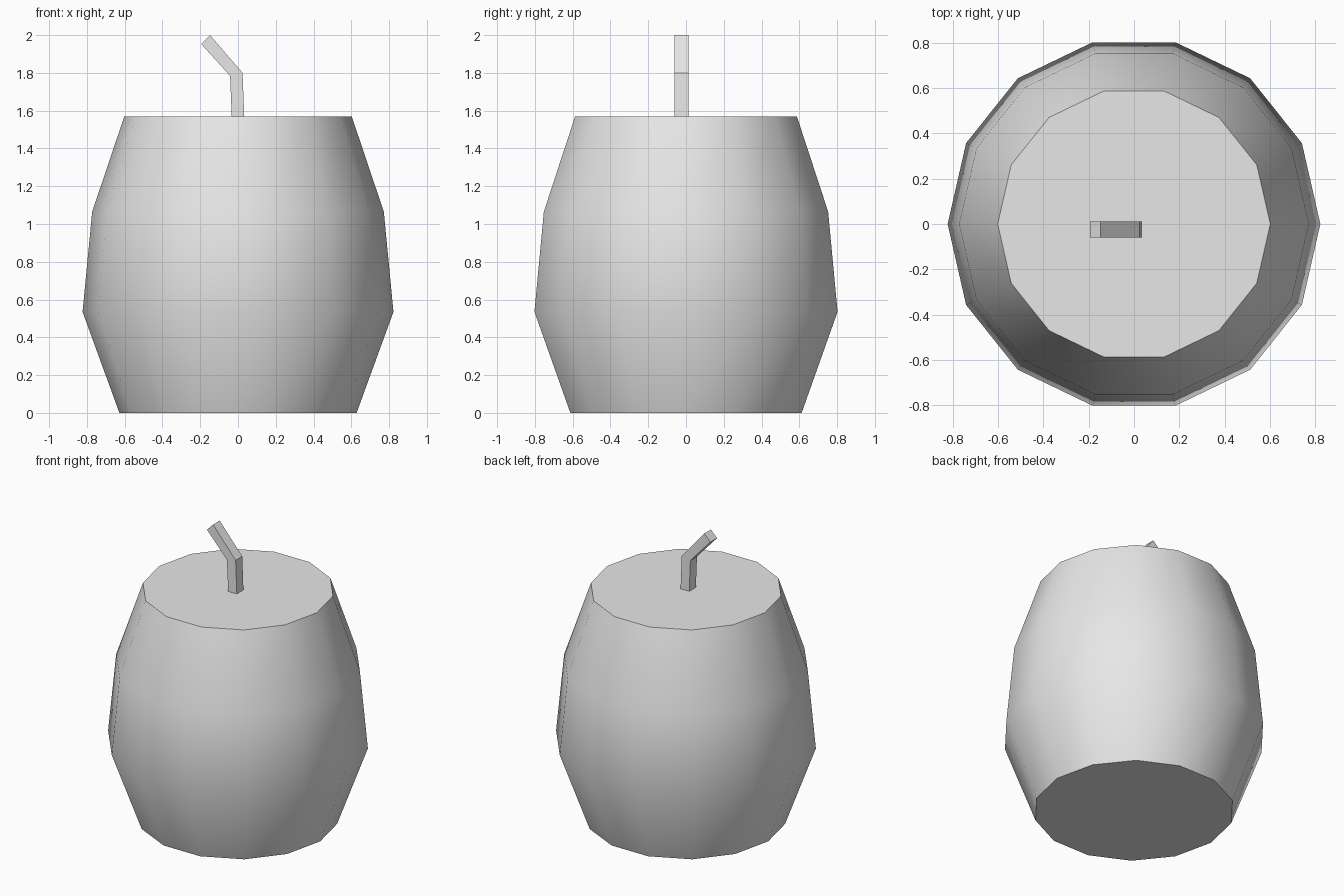
import bpy, bmesh
from math import cos, sin, pi, radians

cube = bpy.data.objects.get("Cube")
if cube:
    bpy.data.objects.remove(cube, do_unlink=True)

# Single plain grey
grey = bpy.data.materials.new("plain_grey")
grey.use_nodes = True
grey.diffuse_color = (0.8, 0.8, 0.8, 1)
grey.node_tree.nodes["Principled BSDF"].inputs["Base Color"].default_value = (0.8, 0.8, 0.8, 1)


def loft(name, rings):
    """Join rings of equal length with quads and cap both ends."""
    bm = bmesh.new()
    loops = [[bm.verts.new(p) for p in ring] for ring in rings]
    for low, high in zip(loops, loops[1:]):
        n = len(low)
        for i in range(n):
            j = (i + 1) % n
            bm.faces.new((low[i], low[j], high[j], high[i]))
    bm.faces.new(loops[0][::-1])
    bm.faces.new(loops[-1])
    bmesh.ops.recalc_face_normals(bm, faces=bm.faces[:])
    mesh = bpy.data.meshes.new(name)
    bm.to_mesh(mesh)
    bm.free()
    obj = bpy.data.objects.new(name, mesh)
    bpy.context.collection.objects.link(obj)
    mesh.materials.append(grey)
    return obj


# Barrel-shaped body: 14 sides, (radius, height) profile
SIDES = 14
profile = [(0.628, 0), (0.823, 0.535), (0.772, 1.065), (0.602, 1.57)]
body = loft("body", [[(r * cos(2 * pi * i / SIDES), r * sin(2 * pi * i / SIDES), z)
                      for i in range(SIDES)] for r, z in profile])
bpy.ops.object.select_all(action='DESELECT')
body.select_set(True)
bpy.context.view_layer.objects.active = body
bpy.ops.object.shade_smooth_by_angle(angle=radians(35))

# Bent square stem: left and right edge points at each station
FRONT, BACK = -0.06, 0.012
stations = [((-0.033, 1.57), (0.033, 1.57)),
            ((-0.042, 1.785), (0.024, 1.80)),
            ((-0.195, 1.953), (-0.148, 2.0))]
loft("stem", [[(a[0], FRONT, a[1]), (b[0], FRONT, b[1]),
               (b[0], BACK, b[1]), (a[0], BACK, a[1])] for a, b in stations])
